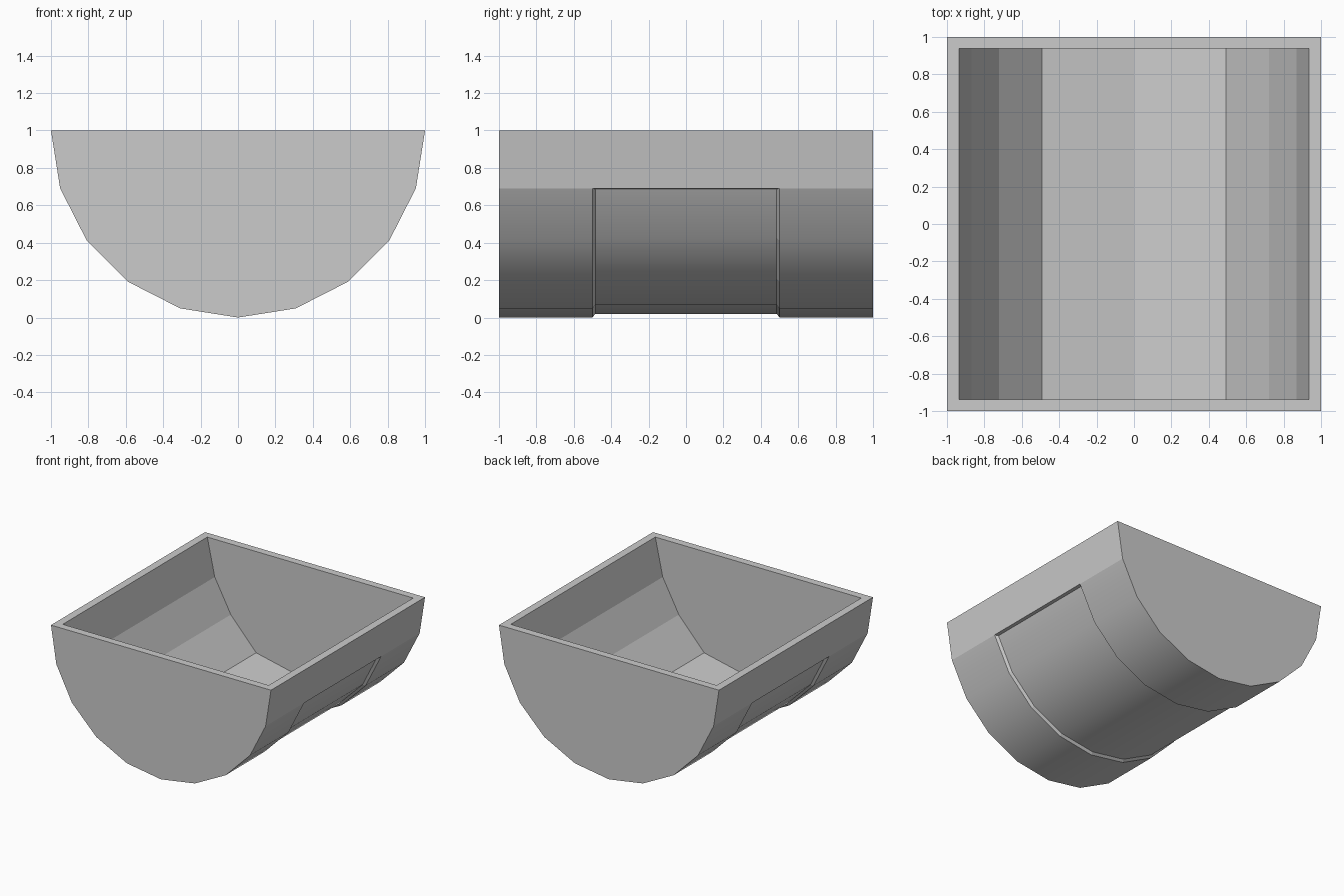
import bpy, bmesh
from math import sin, cos, pi, radians

if "Cube" in bpy.data.objects:
    bpy.data.objects.remove(bpy.data.objects["Cube"])

bm = bmesh.new()


def section(profile, y):
    return [bm.verts.new((x, y, z)) for x, z in profile]


def bridge(a, b, smooth=None):
    """Join two equal rows of vertices with quads; smooth picks rounded quads."""
    for i in range(len(a) - 1):
        f = bm.faces.new((a[i], a[i + 1], b[i + 1], b[i]))
        f.smooth = bool(smooth and smooth(i))


def mirrored(half):
    """Half profile from the right rim to the bottom point, completed to the left."""
    return half + [(-x, z) for x, z in reversed(half[:-1])]


# Profiles: lower half of a 20-sided cylinder, shallow panel, inner cavity
outer = mirrored([(cos(i * pi / 10), 1 - sin(i * pi / 10))
                  for i in range(2)] +
                 [(cos(i * pi / 20 * 2), 1 - sin(i * pi / 20 * 2)) for i in range(2, 5)] +
                 [(0, 0)])
panel = [(0.98 * x, 1 - 0.98 * (1 - z)) for x, z in outer[1:-1]]
panel[0], panel[-1] = (0.926, 0.686), (-0.926, 0.686)
inner = mirrored([(0.936, 1), (0.868, 0.69), (0.722, 0.42), (0.492, 0.168), (0, 0.06)])
CAV, PY, PI = 0.938, 0.5, 0.485

# Outer shell with the middle left open for the recess
rows = [section(outer, y) for y in (-1, -PY, PY, 1)]
rounded = lambda i: 0 < i < len(outer) - 2
bridge(rows[0], rows[1], rounded)
bridge(rows[2], rows[3], rounded)
bridge(rows[1][:2], rows[2][:2])
bridge(rows[1][-2:], rows[2][-2:])
bm.faces.new(rows[0])
bm.faces.new(rows[3])

# Recessed wrap-around panel with sloped walls
p0, p1 = section(panel, -PI), section(panel, PI)
bridge(p0, p1, lambda i: True)
bridge(rows[1][1:-1], p0)
bridge(p1, rows[2][1:-1])
for i, j in ((1, 0), (-2, -1)):
    bm.faces.new((rows[1][i], rows[2][i], p1[j], p0[j]))

# Cavity and rim
c0, c1 = section(inner, -CAV), section(inner, CAV)
bridge(c0, c1)
bm.faces.new(c0)
bm.faces.new(c1)
bm.faces.new((rows[0][0], rows[0][-1], c0[-1], c0[0]))
bm.faces.new((rows[3][0], rows[3][-1], c1[-1], c1[0]))
for k in (0, -1):
    bm.faces.new((rows[0][k], rows[1][k], rows[2][k], rows[3][k], c1[k], c0[k]))

bmesh.ops.recalc_face_normals(bm, faces=bm.faces)
for e in bm.edges:
    if len(e.link_faces) == 2 and e.calc_face_angle(0) > radians(30):
        e.smooth = False

mesh = bpy.data.meshes.new("trough")
bm.to_mesh(mesh)
bm.free()
trough = bpy.data.objects.new("trough", mesh)
bpy.context.collection.objects.link(trough)
